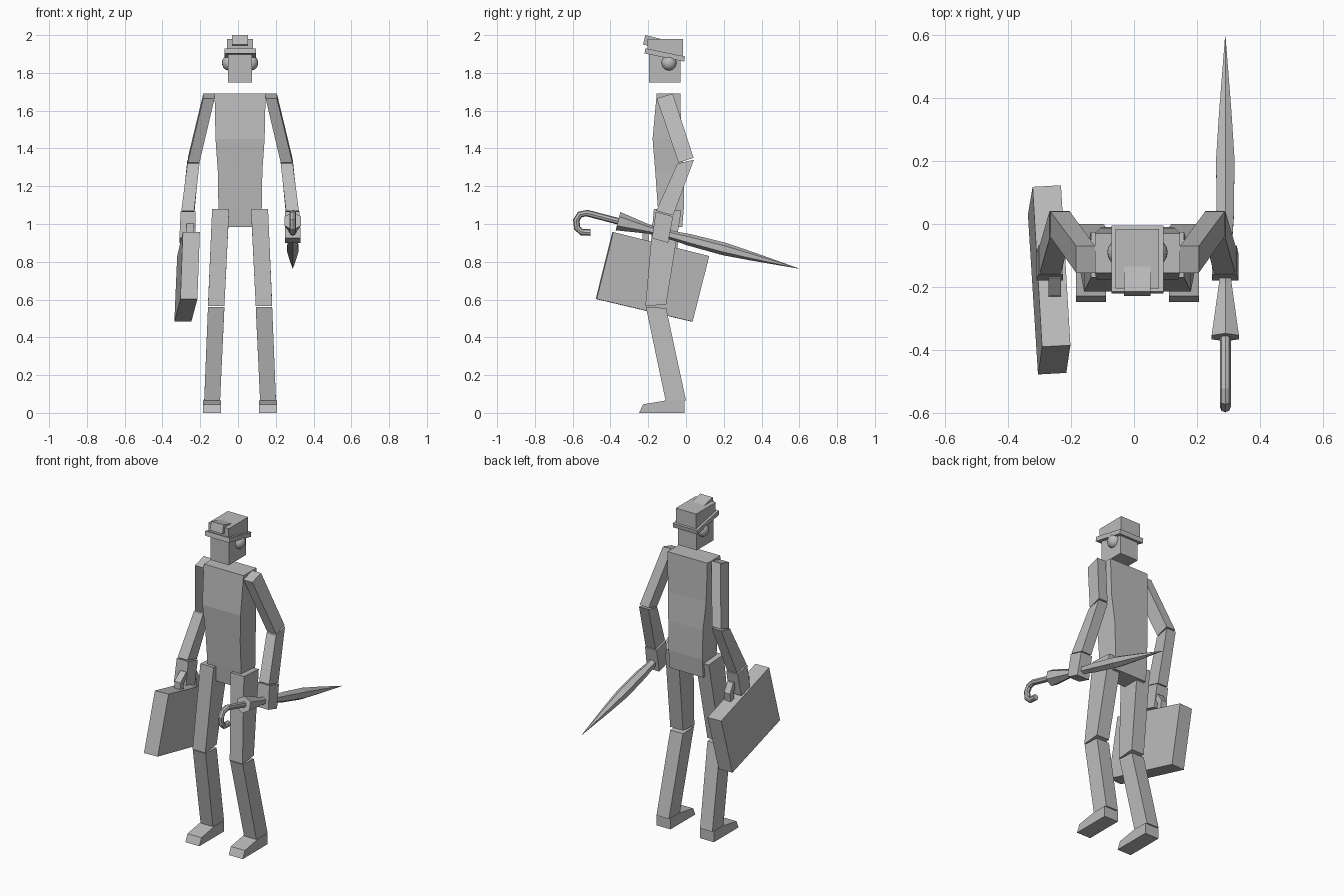
import bpy, bmesh, math
from mathutils import Vector

CX = 0.011  # symmetry plane of the figure
grey = bpy.data.materials.new("plain grey")
grey.diffuse_color = (0.5, 0.5, 0.5, 1)


def finish(name, bm):
    bmesh.ops.recalc_face_normals(bm, faces=bm.faces)
    mesh = bpy.data.meshes.new(name)
    bm.to_mesh(mesh)
    bm.free()
    mesh.materials.append(grey)
    obj = bpy.data.objects.new(name, mesh)
    bpy.context.collection.objects.link(obj)
    return obj


def skin(name, rings):
    """Join rings of points into a capped solid."""
    bm = bmesh.new()
    loops = [[bm.verts.new(p) for p in ring] for ring in rings]
    n = len(loops[0])
    for a, b in zip(loops, loops[1:]):
        for i in range(n):
            bm.faces.new((a[i], a[(i + 1) % n], b[(i + 1) % n], b[i]))
    bm.faces.new(loops[0])
    bm.faces.new(loops[-1])
    return finish(name, bm)


def block(name, sections, side=0):
    """Sections are (x0, x1, front y, back y, front z, back z), x from the centre plane."""
    s = side or 1
    return skin(name, [[(CX + s * x0, y0, z0), (CX + s * x1, y0, z0),
                        (CX + s * x1, y1, z1), (CX + s * x0, y1, z1)]
                       for x0, x1, y0, y1, z0, z1 in sections])


def sweep(name, x, path, radii, sides, sx=1.0, turn=0.0):
    """Tube along a (y, z) path at fixed x."""
    rings = []
    for i, (y, z) in enumerate(path):
        a, b = path[max(i - 1, 0)], path[min(i + 1, len(path) - 1)]
        t = Vector((0, b[0] - a[0], b[1] - a[1])).normalized()
        up = Vector((0, -t.z, t.y))
        ring = []
        for k in range(sides):
            ang = math.tau * k / sides + turn
            ring.append(Vector((x, y, z)) + radii[i] *
                        (up * math.cos(ang) + Vector((sx, 0, 0)) * math.sin(ang)))
        rings.append(ring)
    return skin(name, rings)


# Head and cap
block("head", [(-0.063, 0.063, -0.195, -0.03, 1.75, 1.75),
               (-0.063, 0.063, -0.195, -0.03, 1.92, 1.92)])
block("cap_crown", [(-0.069, 0.069, -0.205, -0.016, 1.91, 1.87),
                    (-0.069, 0.069, -0.205, -0.016, 1.98, 1.98)])
block("cap_brim", [(-0.083, 0.083, -0.22, -0.01, 1.903, 1.86),
                   (-0.083, 0.083, -0.215, -0.005, 1.93, 1.887)])
block("cap_badge_block", [(-0.042, 0.042, -0.228, -0.14, 1.95, 1.93),
                          (-0.042, 0.042, -0.215, -0.135, 2.0, 1.98)])

# Torso: broad chest, narrow waist
block("torso", [(-0.113, 0.113, -0.14, -0.02, 0.985, 0.985),
                (-0.115, 0.115, -0.15, -0.01, 1.1, 1.1),
                (-0.118, 0.118, -0.163, -0.012, 1.28, 1.28),
                (-0.13, 0.13, -0.177, -0.025, 1.45, 1.45),
                (-0.135, 0.135, -0.155, -0.03, 1.69, 1.69)])

# Paired parts
for side, word in ((-1, "left"), (1, "right")):
    bm = bmesh.new()
    bmesh.ops.create_uvsphere(bm, u_segments=16, v_segments=10, radius=0.04)
    for v in bm.verts:
        v.co = (v.co.x * 0.9 + CX + side * 0.06, v.co.y - 0.09, v.co.z + 1.853)
    ear = finish(word + "_ear", bm)
    for p in ear.data.polygons:
        p.use_smooth = True

    block(word + "_upper_arm", [(0.135, 0.195, -0.155, -0.07, 1.665, 1.69),
                                (0.215, 0.277, -0.04, 0.04, 1.325, 1.35)], side)
    block(word + "_forearm", [(0.215, 0.279, -0.045, 0.042, 1.32, 1.34),
                              (0.243, 0.311, -0.158, -0.068, 1.07, 1.045)], side)
    block(word + "_hand", [(0.237, 0.315, -0.16, -0.068, 1.065, 1.04),
                           (0.237, 0.321, -0.18, -0.095, 0.925, 0.9)], side)
    block(word + "_thigh", [(0.058, 0.148, -0.17, -0.025, 1.08, 1.07),
                            (0.083, 0.17, -0.215, -0.105, 0.565, 0.575)], side)
    block(word + "_shin", [(0.083, 0.17, -0.212, -0.105, 0.56, 0.555),
                           (0.106, 0.19, -0.107, 0.0, 0.06, 0.065)], side)
    # Wedge shoe: side profile pushed across its width
    shoe = [(-0.248, 0), (-0.228, 0.045), (-0.105, 0.066), (-0.008, 0.066), (-0.008, 0)]
    skin(word + "_shoe", [[(CX + side * x, y, z) for y, z in shoe] for x in (0.1, 0.195)])

# Suitcase, tilted forward and slightly turned
case = [(-0.292, -0.39, 0.957), (-0.322, 0.118, 0.83),
        (-0.337, 0.03, 0.483), (-0.305, -0.478, 0.603)]
skin("suitcase", [case, [(x + 0.09, y + 0.005, z) for x, y, z in case]])
sweep("suitcase_handle", -0.252,
      [(-0.213, 0.9), (-0.213, 0.95), (-0.17, 0.985), (-0.08, 0.962), (-0.055, 0.92), (-0.065, 0.865)],
      [0.025] * 6, 4, 1.15, math.pi / 4)

# Closed umbrella held level in the hand
stations = [(-0.36, 0.05), (-0.19, 0.023), (-0.06, 0.025), (0.02, 0.031),
            (0.2, 0.034), (0.35, 0.023), (0.595, 0.001)]
sweep("umbrella_canopy", 0.29, [(y, 1.015 - 0.262 * (y + 0.36)) for y, r in stations],
      [r for y, r in stations], 6)
hook = [(-0.33, 1.007), (-0.525, 1.058), (-0.562, 1.05), (-0.581, 1.02),
        (-0.576, 0.978), (-0.552, 0.957), (-0.505, 0.955)]
sweep("umbrella_crook", 0.29, hook, [0.0175] * 7, 8)
